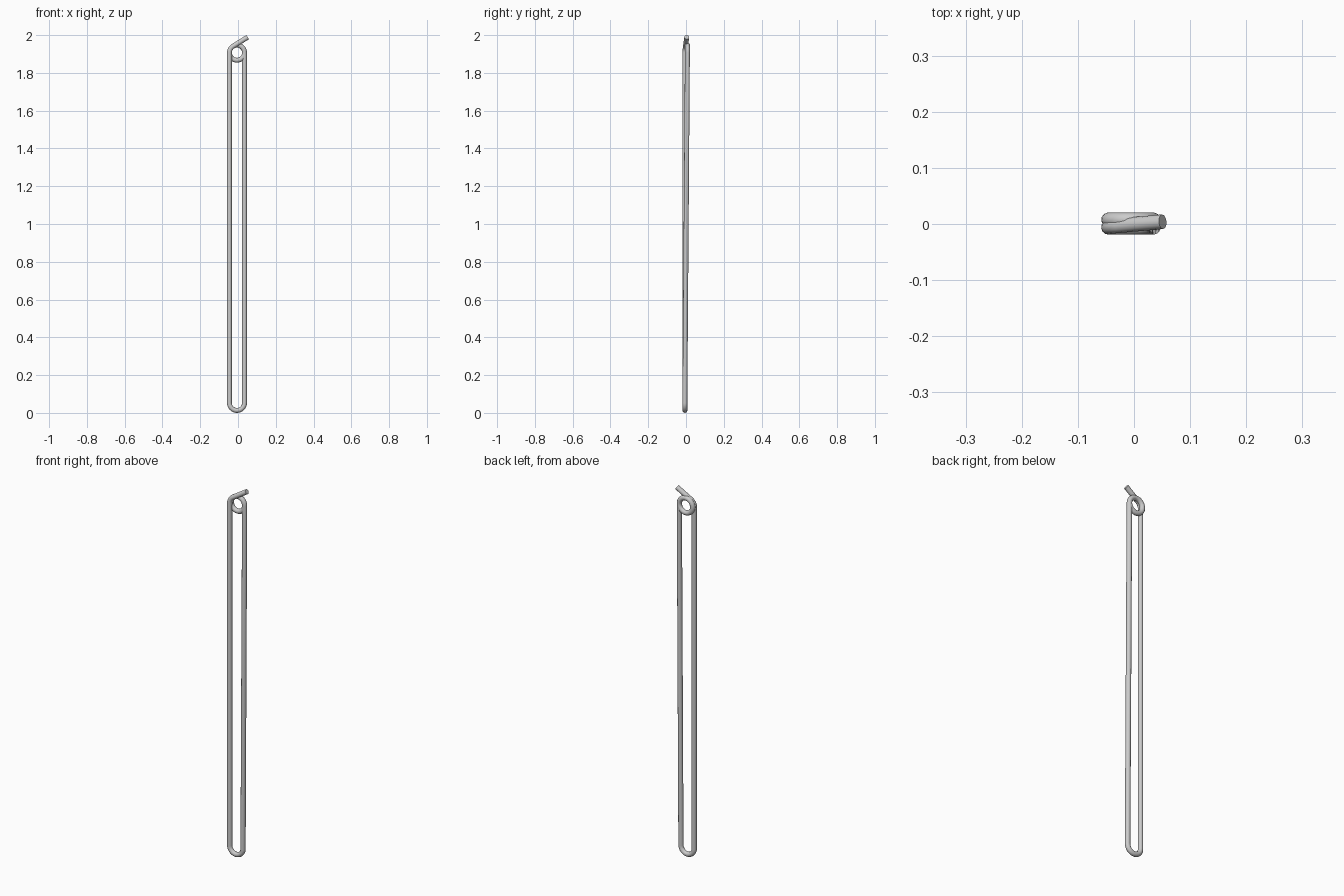
import bpy
from math import sin, cos, radians

if "Cube" in bpy.data.objects:
    bpy.data.objects.remove(bpy.data.objects["Cube"])

R, r = 0.04, 0.013           # bend radius, wire radius
CX, Z_LOW, Z_TOP = -0.0055, 0.053, 1.907
Y_FRONT, Y_BACK = -0.006, 0.0075


def arc(cz, a0, a1, n, y0, y1):
    pts = []
    for i in range(n + 1):
        t = i / n
        a = radians(a0 + (a1 - a0) * t)
        pts.append((CX + R * cos(a), y0 + (y1 - y0) * t, cz + R * sin(a)))
    return pts


# Wire path: bent tip, left leg, bottom U, right leg, eye loop
path = [(0.051, 0.004, 1.989)]
path += arc(Z_TOP, 123, 180, 6, -0.003, Y_FRONT)
path += arc(Z_LOW, 180, 360, 16, Y_FRONT, Y_FRONT)
path += arc(Z_TOP, 0, 360, 32, Y_BACK, Y_BACK)

curve = bpy.data.curves.new("wire_pin", "CURVE")
curve.dimensions = "3D"
curve.bevel_depth = r
curve.bevel_resolution = 4
curve.use_fill_caps = True
spline = curve.splines.new("POLY")
spline.points.add(len(path) - 1)
for p, co in zip(spline.points, path):
    p.co = (*co, 1)

pin = bpy.data.objects.new("wire_pin", curve)
bpy.context.collection.objects.link(pin)
bpy.context.view_layer.objects.active = pin
pin.select_set(True)
bpy.ops.object.convert(target="MESH")
bpy.ops.object.shade_smooth_by_angle(angle=radians(40))
